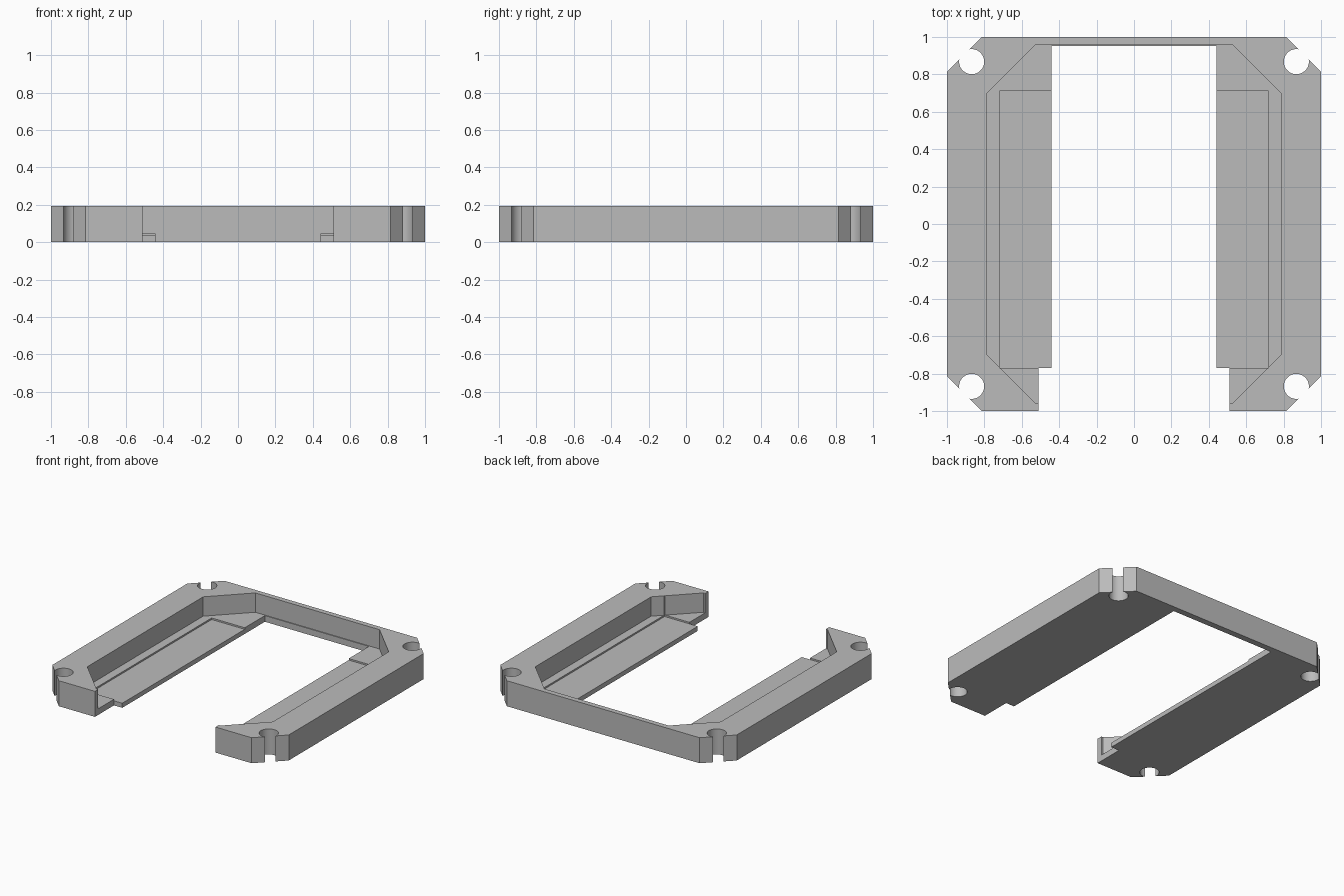
import bpy
import bmesh
from math import radians

cube = bpy.data.objects.get("Cube")
if cube:
    bpy.data.objects.remove(cube, do_unlink=True)

grey = bpy.data.materials.new("plain grey")
grey.use_nodes = True
colour = (0.5, 0.5, 0.5, 1)
grey.diffuse_color = colour
grey.node_tree.nodes["Principled BSDF"].inputs["Base Color"].default_value = colour

HEIGHT, RIM, PLATE = 0.195, 0.047, 0.035   # wall top, floor rim top, recessed plate top
ABOVE, BELOW = 0.4, -0.2


def prism(name, outline, z0, z1):
    """Upright solid over a flat outline."""
    bm = bmesh.new()
    face = bm.faces.new([bm.verts.new((x, y, z0)) for x, y in outline])
    top = bmesh.ops.extrude_face_region(bm, geom=[face])["geom"]
    bmesh.ops.translate(bm, vec=(0, 0, z1 - z0),
                        verts=[v for v in top if isinstance(v, bmesh.types.BMVert)])
    bmesh.ops.recalc_face_normals(bm, faces=bm.faces[:])
    mesh = bpy.data.meshes.new(name)
    bm.to_mesh(mesh)
    bm.free()
    mesh.materials.append(grey)
    obj = bpy.data.objects.new(name, mesh)
    bpy.context.collection.objects.link(obj)
    return obj


def octagon(half, half_y, cx, cy):
    """Rectangle with cut corners: cx and cy are where the straight sides end."""
    quarter = [(half, cy), (cx, half_y)]
    right_back = quarter
    left_back = [(-x, y) for x, y in reversed(quarter)]
    back = right_back + left_back
    return back + [(x, -y) for x, y in reversed(back)]


def rect(x, y0, y1):
    return [(-x, y0), (x, y0), (x, y1), (-x, y1)]


# Outer body
frame = prism("mounting_frame", octagon(1, 1, 0.815, 0.815), 0, HEIGHT)

# Pocket, recessed plates, central window and front opening
cutters = [
    prism("pocket_cutter", octagon(0.785, 0.96, 0.525, 0.70), RIM, ABOVE),
    prism("plate_cutter", rect(0.72, -0.77, 0.71), PLATE, ABOVE),
    prism("window_cutter", rect(0.44, -0.78, 0.953), BELOW, ABOVE),
    prism("opening_cutter", rect(0.51, -1.1, -0.77), BELOW, ABOVE),
]

# Screw holes that break through the cut corners
for sx in (-1, 1):
    for sy in (-1, 1):
        bpy.ops.mesh.primitive_cylinder_add(vertices=48, radius=0.067, depth=1,
                                            location=(sx * 0.868, sy * 0.868, 0))
        hole = bpy.context.object
        hole.name = "screw_hole_cutter"
        hole.data.materials.append(grey)
        cutters.append(hole)

bpy.ops.object.select_all(action="DESELECT")
frame.select_set(True)
bpy.context.view_layer.objects.active = frame
for cutter in cutters:
    mod = frame.modifiers.new(cutter.name, "BOOLEAN")
    mod.operation = "DIFFERENCE"
    mod.solver = "EXACT"
    mod.object = cutter
    bpy.ops.object.modifier_apply(modifier=mod.name)
for cutter in cutters:
    bpy.data.objects.remove(cutter, do_unlink=True)

bpy.ops.object.shade_smooth_by_angle(angle=radians(30))
